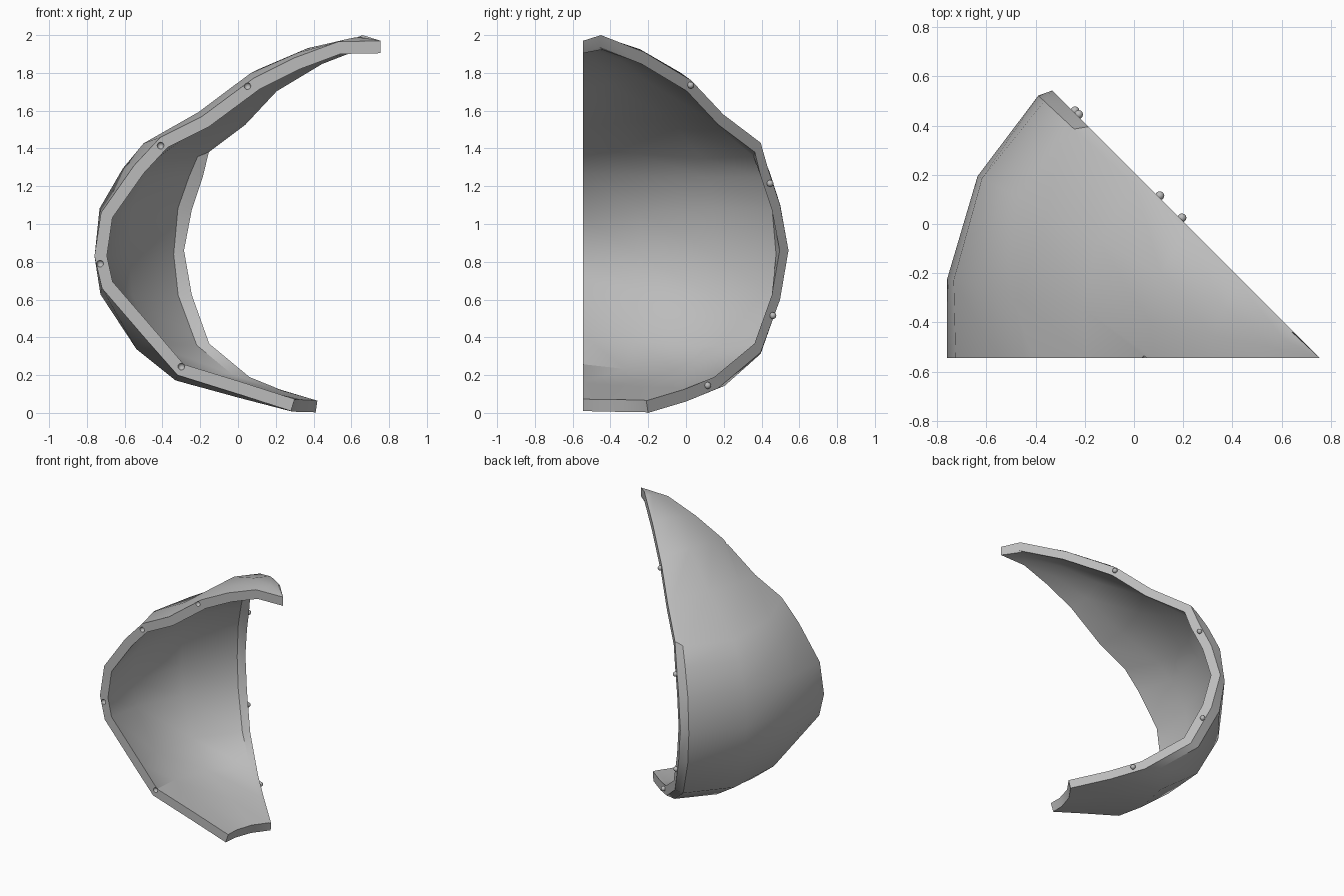
import bpy, bmesh
from math import sin, cos, radians, hypot
from mathutils import Vector, Matrix

cube = bpy.data.objects.get("Cube")
if cube:
    bpy.data.objects.remove(cube, do_unlink=True)

AXIS_X, AXIS_Y = 0.755, -0.545   # upright line where both cut planes meet
THICK = 0.066
PIN = 0.018

grey = bpy.data.materials.new("plain_grey")
grey.use_nodes = True
colour = (0.5, 0.5, 0.5, 1)
grey.diffuse_color = colour
grey.node_tree.nodes["Principled BSDF"].inputs["Base Color"].default_value = colour


def make_object(name, bm):
    bmesh.ops.recalc_face_normals(bm, faces=bm.faces)
    mesh = bpy.data.meshes.new(name)
    bm.to_mesh(mesh)
    bm.free()
    mesh.materials.append(grey)
    obj = bpy.data.objects.new(name, mesh)
    bpy.context.collection.objects.link(obj)
    return obj


def smooth(obj, angle):
    bpy.ops.object.select_all(action='DESELECT')
    obj.select_set(True)
    bpy.context.view_layer.objects.active = obj
    bpy.ops.object.shade_smooth_by_angle(angle=radians(angle))


def add_ball(bm, centre):
    bmesh.ops.create_uvsphere(bm, u_segments=12, v_segments=8, radius=PIN,
                              matrix=Matrix.Translation(centre))


# Outer profiles as (distance from axis, height), top to bottom
front = [(0, 1.97), (.225, 1.965), (.455, 1.88), (.675, 1.77), (.945, 1.57),
         (1.165, 1.46), (1.305, 1.31), (1.48, 1.06), (1.515, .83), (1.475, .66),
         (1.225, .37), (1.075, .2), (.755, .1), (.475, .01)]
middle = [(0, 1.97), (.17, 1.985), (.44, 1.93), (.73, 1.82), (1.02, 1.61),
          (1.38, 1.4), (1.47, 1.28), (1.555, 1.1), (1.575, .83), (1.55, .6),
          (1.4, .31), (1.14, .15), (.8, .07), (.485, .005)]
back = [(0, 1.97), (.134, 2.0), (.458, 1.91), (.811, 1.76), (1.05, 1.58),
        (1.33, 1.43), (1.39, 1.28), (1.475, 1.1), (1.538, .86), (1.475, .6),
        (1.33, .32), (1.01, .13), (.77, .06), (.487, 0)]


def blend(a, b, t):
    return [(p[0] + (q[0] - p[0]) * t, p[1] + (q[1] - p[1]) * t) for p, q in zip(a, b)]


def inset(profile):
    """Offset a profile inward by the wall thickness."""
    result = []
    for i, (r, z) in enumerate(profile):
        a, b = profile[max(i - 1, 0)], profile[min(i + 1, len(profile) - 1)]
        dr, dz = b[0] - a[0], b[1] - a[1]
        size = hypot(dr, dz)
        result.append((r + dz / size * THICK if i else 0, z - dr / size * THICK))
    return result


def column(bm, profile, angle):
    a = radians(angle)
    return [bm.verts.new((AXIS_X - r * cos(a), AXIS_Y + r * sin(a), z)) for r, z in profile]


# Curved shell segment
ribs = [(0, front), (12, blend(front, middle, .55)), (28, middle),
        (43, blend(back, middle, .7)), (45, back)]
bm = bmesh.new()
outer = [column(bm, p, a) for a, p in ribs]
inner = [column(bm, inset(p), a) for a, p in ribs]


def bridge(a, b):
    for i in range(len(a) - 1):
        bm.faces.new((a[i], a[i + 1], b[i + 1], b[i]))


for side in (outer, inner):
    for a, b in zip(side, side[1:]):
        bridge(a, b)
bridge(outer[0], inner[0])
bridge(outer[-1], inner[-1])
bridge([c[-1] for c in outer], [c[-1] for c in inner])
bmesh.ops.remove_doubles(bm, verts=bm.verts, dist=0.0005)
shell = make_object("shell_segment", bm)

# Sockets sunk into the front edge
bm = bmesh.new()
for x, z in [(.05, 1.73), (-.41, 1.415), (-.73, .79), (-.3, .245)]:
    add_ball(bm, (x, AXIS_Y, z))
cutter = make_object("socket_cutter", bm)
cutter.hide_render = True
mod = shell.modifiers.new("sockets", 'BOOLEAN')
mod.operation = 'DIFFERENCE'
mod.solver = 'EXACT'
mod.object = cutter
bpy.context.view_layer.objects.active = shell
bpy.ops.object.modifier_apply(modifier=mod.name)
bpy.data.objects.remove(cutter, do_unlink=True)
smooth(shell, 40)

# Round pins on the diagonal edge
for n, (y, z) in enumerate([(.02, 1.735), (.44, 1.215), (.455, .515), (.11, .145)]):
    bm = bmesh.new()
    add_ball(bm, Vector((AXIS_X + AXIS_Y - y + .005, y + .005, z)))
    smooth(make_object("locating_pin_%d" % (n + 1), bm), 60)
